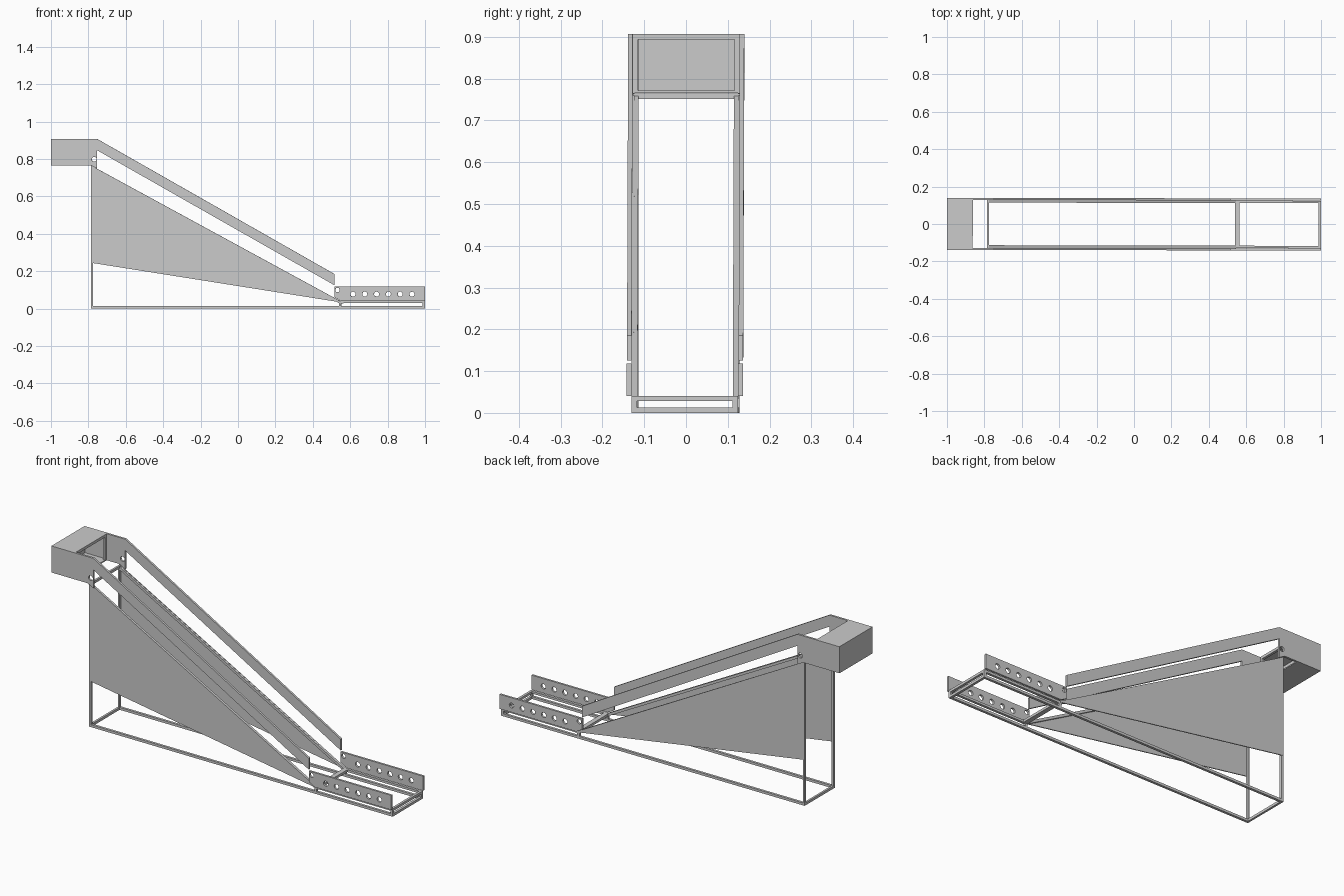
import bpy, bmesh
from math import cos, sin, pi

if "Cube" in bpy.data.objects:
    bpy.data.objects.remove(bpy.data.objects["Cube"])

SKEW = -0.002  # the frame sits very slightly turned about z


def finish(name, mesh, mirror):
    ob = bpy.data.objects.new(name, mesh)
    bpy.context.collection.objects.link(ob)
    ob.rotation_euler.z = SKEW
    ob.location.y = -0.001
    if mirror:
        m = ob.modifiers.new("both_sides", 'MIRROR')
        m.use_axis = (False, True, False)
    return ob


def prism(name, pts, y0, y1, holes=(), mirror=True):
    """x-z outline with round holes, extruded from y0 to y1."""
    cu = bpy.data.curves.new(name + "_outline", 'CURVE')
    cu.dimensions = '2D'
    cu.fill_mode = 'BOTH'
    cu.extrude = (y1 - y0) / 2
    loops = [pts] + [[(x + r * cos(2 * pi * i / 16), z + r * sin(2 * pi * i / 16))
                      for i in range(16)] for x, z, r in holes]
    for loop in loops:
        s = cu.splines.new('POLY')
        s.points.add(len(loop) - 1)
        for p, (x, z) in zip(s.points, loop):
            p.co = (x, z, 0, 1)
        s.use_cyclic_u = True
    tmp = bpy.data.objects.new(name + "_tmp", cu)
    bpy.context.collection.objects.link(tmp)
    dg = bpy.context.evaluated_depsgraph_get()
    mesh = bpy.data.meshes.new_from_object(tmp.evaluated_get(dg))
    bpy.data.objects.remove(tmp)
    for v in mesh.vertices:
        x, z, d = v.co
        v.co = (x, (y0 + y1) / 2 - d, z)
    bm = bmesh.new()
    bm.from_mesh(mesh)
    bmesh.ops.remove_doubles(bm, verts=bm.verts, dist=1e-5)
    bmesh.ops.recalc_face_normals(bm, faces=bm.faces)
    for f in bm.faces:
        f.smooth = False
    bm.to_mesh(mesh)
    bm.free()
    return finish(name, mesh, mirror)


def box(name, x, y, z, mirror=False):
    bm = bmesh.new()
    bmesh.ops.create_cube(bm, size=1)
    for v in bm.verts:
        v.co = [(a + b) / 2 + c * (b - a) for (a, b), c in zip((x, y, z), v.co)]
    mesh = bpy.data.meshes.new(name)
    bm.to_mesh(mesh)
    bm.free()
    return finish(name, mesh, mirror)


T = 0.013                      # square tube size
YI, YO = 0.114, 0.127          # inner and outer faces of the tube frame
X0, X1, XM = -0.787, 1.0, 0.545

# outer side plates: head cheek with sloping guard strip, then perforated rail
prism("upper_side_plate", [(-1, 0.766), (-1, 0.907), (-0.753, 0.907), (0.515, 0.185),
                           (0.515, 0.125), (-0.753, 0.846), (-0.753, 0.748), (-0.787, 0.766)],
      0.128, 0.139, [(-0.769, 0.798, 0.013)])
prism("lower_side_plate", [(0.515, 0.118), (0.515, 0.06), (0.55, 0.041), (1, 0.041), (1, 0.118)],
      0.128, 0.139,
      [(0.532, 0.099, 0.012)] + [(0.615 + 0.063 * i, 0.077, 0.0135) for i in range(6)])

# wedge shaped side panels and the sloping tubes behind their top edge
prism("side_panel", [(X0, 0.766), (XM, 0.041), (XM, 0.034), (X0, 0.245)], 0.1235, 0.1285)
prism("sloped_rail", [(X0, 0.764), (X0, 0.749), (XM, 0.026), (XM, 0.041)], YI, YO)

# base frame and legs
side = (YI, YO)
box("base_rail", (X0, X1), side, (0, T), True)
box("track_rail", (XM, X1), side, (0.029, 0.041), True)
box("rear_leg", (X0, X0 + 0.011), side, (0, 0.764), True)
box("middle_leg", (XM - 0.006, XM + 0.007), side, (0, 0.041), True)
box("front_leg", (X1 - T, X1), side, (0, 0.041), True)

# cross members
span = (-YO, YO)
for label, x, z in (("rear_base", X0, 0), ("front_base", X1 - T, 0),
                    ("front_track", X1 - T, 0.028), ("middle_track", XM + 0.006, 0.028),
                    ("slope_end", XM - 0.006, 0.028), ("rear_top", X0, 0.751)):
    box(label + "_crossbar", (x, x + (0.011 if x == X0 else T)), span, (z, z + T))

# head box: end wall, top and bottom covers, inner frame
wide = (-0.129, 0.129)
box("head_end_wall", (-1, -0.99), wide, (0.766, 0.907))
box("head_top_cover", (-1, -0.862), wide, (0.9, 0.907))
box("head_bottom_cover", (-1, -0.862), wide, (0.766, 0.772))
box("head_frame_post", (-0.875, -0.862), (0.115, 0.128), (0.766, 0.905), True)
box("head_frame_bar", (-0.875, -0.862), span, (0.893, 0.905))
